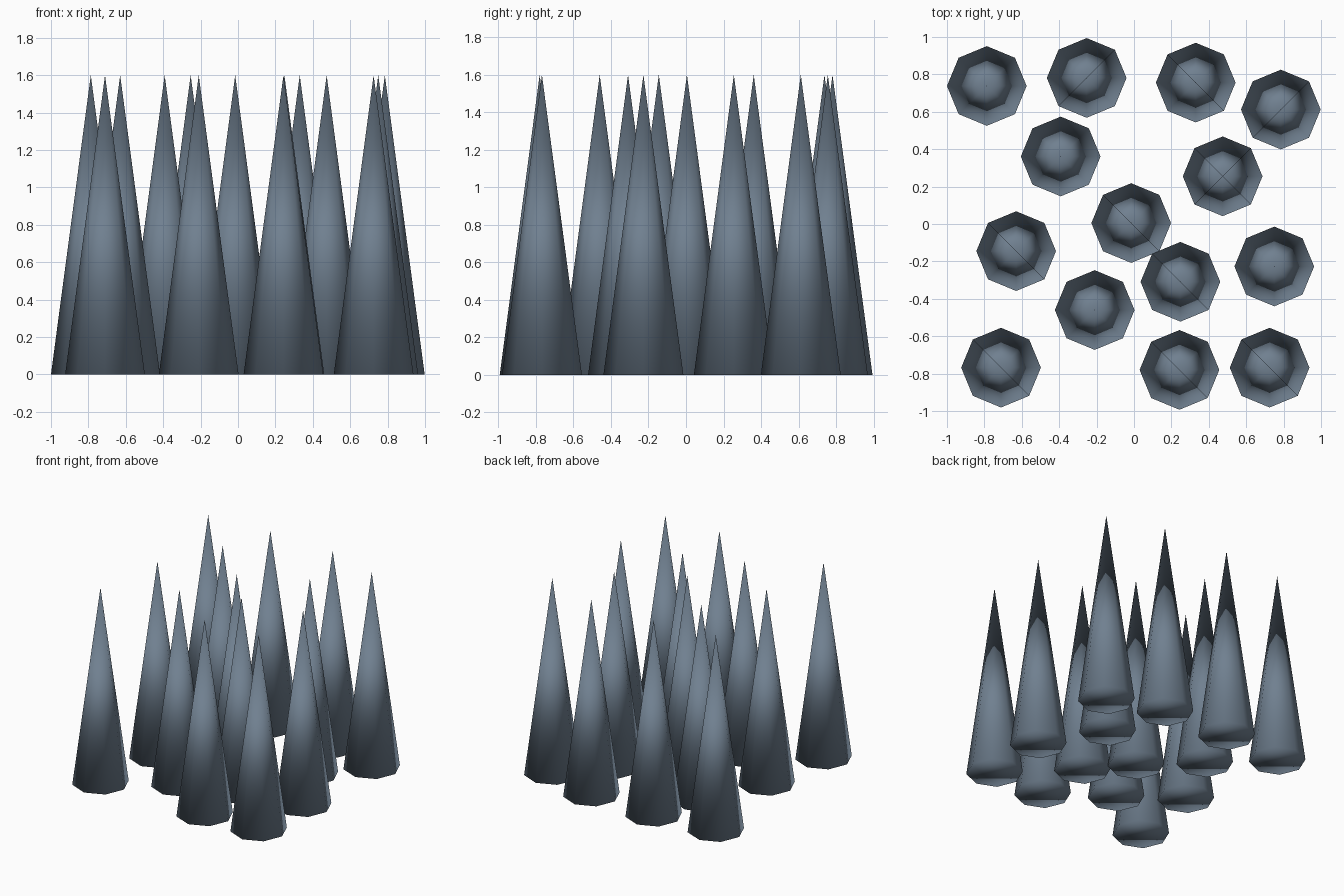
import bpy

if "Cube" in bpy.data.objects:
    bpy.data.objects.remove(bpy.data.objects["Cube"])

HEIGHT = 1.6
RADIUS = 0.213

slate = bpy.data.materials.new("slate_grey")
slate.diffuse_color = (0.162, 0.216, 0.279, 1.0)
slate.use_nodes = True
slate.node_tree.nodes["Principled BSDF"].inputs["Base Color"].default_value = slate.diffuse_color

# Centres of the spikes on the ground
centres = [
    (-0.787, 0.738), (-0.253, 0.781), (0.330, 0.756), (0.785, 0.612),
    (-0.392, 0.361), (0.474, 0.255), (-0.015, 0.005), (-0.630, -0.145),
    (0.750, -0.227), (0.248, -0.309), (-0.210, -0.460), (-0.711, -0.768),
    (0.243, -0.780), (0.725, -0.768),
]


def add_spike(index, x, y):
    # Eight-sided closed cone, corners on the axes, smooth all over
    bpy.ops.mesh.primitive_cone_add(
        vertices=8, radius1=RADIUS, radius2=0, depth=HEIGHT,
        end_fill_type='NGON', location=(x, y, HEIGHT / 2))
    spike = bpy.context.object
    spike.name = f"spike_{index:02d}"
    spike.data.materials.append(slate)
    bpy.ops.object.shade_smooth()


for i, (x, y) in enumerate(centres, 1):
    add_spike(i, x, y)
